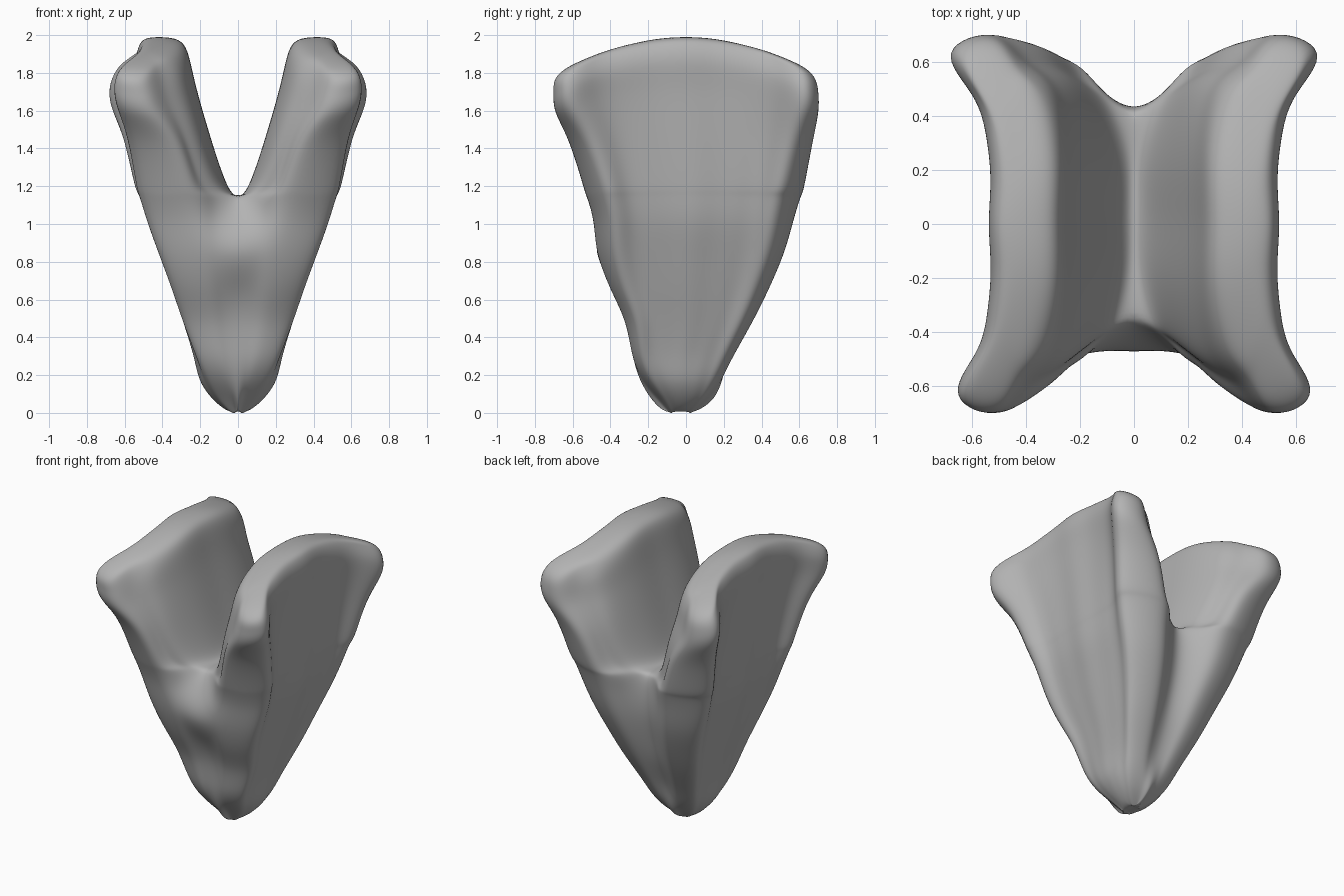
import bpy
import bmesh
from mathutils import Vector

cube = bpy.data.objects.get("Cube")
if cube:
    bpy.data.objects.remove(cube, do_unlink=True)

# Horizontal sections of one half, from the foot up to the rim:
# height, inner wall x, front lip y, back lip y, front corner x and y,
# flank x, back corner x and y, corner width
SECTIONS = [
    (0.01, 0, -.11, .05, .04, -.09, .05, .04, .04, .02),
    (0.07, 0, -.18, .14, .09, -.14, .13, .10, .11, .05),
    (0.17, 0, -.24, .19, .15, -.22, .20, .16, .18, .07),
    (0.30, 0, -.28, .23, .21, -.28, .235, .21, .25, .09),
    (0.48, 0, -.31, .31, .28, -.32, .29, .28, .35, .12),
    (0.66, 0, -.38, .37, .34, -.40, .35, .34, .44, .15),
    (0.85, 0, -.475, .42, .41, -.46, .41, .41, .52, .18),
    (1.02, 0, -.43, .435, .47, -.49, .46, .47, .57, .21),
    (1.15, 0, -.35, .41, .51, -.53, .48, .51, .61, .24),
    (1.23, .07, -.40, .45, .53, -.55, .49, .54, .63, .24),
    (1.50, .16, -.46, .50, .58, -.62, .51, .60, .67, .22),
    (1.72, .222, -.48, .50, .64, -.69, .525, .67, .70, .18),
    (1.86, .255, -.48, .50, .655, -.70, .54, .68, .70, .16),
    (1.95, .29, -.46, .48, .635, -.69, .52, .65, .68, .13),
    (1.985, .36, -.44, .46, .58, -.63, .47, .60, .62, .08),
]
COUNT = 9


def lerp(a, b, t):
    return a + (b - a) * t


def arch(x, y, z):
    """Lower the ends of the rim so that its top is arched."""
    lift = min(max((z - 1.1) / 0.9, 0), 1)
    return Vector((x, y, z - 0.2 * lift * (y / 0.7) ** 2))


def section(z, wall, front_lip, back_lip, fx, fy, flank, bx, by, width):
    """Return matching inner and outer rows running from front to back."""
    splay = 0.05 if wall else 0
    front_tip, back_tip = (fx - width, fy), (bx - width, by)
    front_in, back_in = (wall + splay, front_lip), (wall + splay, back_lip)
    inner = [front_tip, None, front_in]
    inner += [(wall, lerp(front_lip, back_lip, i / 4)) for i in (1, 2, 3)]
    inner += [back_in, None, back_tip]
    for slot, a, b in ((1, front_tip, front_in), (7, back_in, back_tip)):
        inner[slot] = (lerp(a[0], b[0], .5), lerp(a[1], b[1], .5))
    outer = []
    for i in range(COUNT):
        t = i / (COUNT - 1) * 2 - 1
        corner = fx if t < 0 else bx
        groove = 0.06 * abs(t) * (1 - abs(t)) * min(z, 1)
        x = lerp(flank, corner, abs(t) ** 2.5) - groove
        y = lerp(fy + width * .4, by - width * .4, (t + 1) / 2)
        outer.append((x, y))
    return [[arch(x, y, z) for x, y in row] for row in (inner, outer)]


def smoothed(v):
    """Where the rounded surface passes for a corner of the quad cage."""
    n = len(v.link_loops)
    total = v.co * n * n
    for loop in v.link_loops:
        nxt, prev = loop.link_loop_next, loop.link_loop_prev
        total += 2 * nxt.vert.co + 2 * prev.vert.co + nxt.link_loop_next.vert.co
    return total / (n * (n + 5))


# Half of the body as a stack of quad rings, closed at the foot and rim
bm = bmesh.new()
rings = []
for values in SECTIONS:
    inner, outer = section(*values)
    rings.append([bm.verts.new(p) for p in inner + outer[::-1]])
size = COUNT * 2
for low, high in zip(rings, rings[1:]):
    for i in range(size):
        j = (i + 1) % size
        quad = (low[i], low[j], high[j], high[i])
        if any(v.co.x > 0.0001 for v in quad):
            bm.faces.new(quad)
for ring in (rings[0], rings[-1]):
    for i in range(COUNT - 1):
        bm.faces.new((ring[i], ring[i + 1], ring[-i - 2], ring[-i - 1]))
bmesh.ops.delete(bm, geom=[v for v in bm.verts if not v.link_faces], context='VERTS')
mesh = bpy.data.meshes.new("forked_body")
bm.to_mesh(mesh)
bm.free()
body = bpy.data.objects.new("forked_body", mesh)
bpy.context.collection.objects.link(body)

# Mirror into the full fork
mirror = body.modifiers.new("Mirror", 'MIRROR')
mirror.use_clip = True
bpy.ops.object.select_all(action='DESELECT')
body.select_set(True)
bpy.context.view_layer.objects.active = body
bpy.ops.object.modifier_apply(modifier="Mirror")

# Push the cage out so that the rounded surface runs through the sections
bm = bmesh.new()
bm.from_mesh(body.data)
bmesh.ops.recalc_face_normals(bm, faces=bm.faces)
targets = [v.co.copy() for v in bm.verts]
for step in range(3):
    moves = [target - smoothed(v) for v, target in zip(bm.verts, targets)]
    for v, move in zip(bm.verts, moves):
        v.co += move
bm.to_mesh(body.data)
bm.free()
smooth = body.modifiers.new("Smooth", 'SUBSURF')
smooth.levels = smooth.render_levels = 3
bpy.ops.object.shade_smooth()

# Plain grey
grey = bpy.data.materials.new("stone_grey")
grey.use_nodes = True
colour = (0.45, 0.45, 0.45, 1)
grey.diffuse_color = colour
grey.node_tree.nodes["Principled BSDF"].inputs["Base Color"].default_value = colour
body.data.materials.append(grey)
